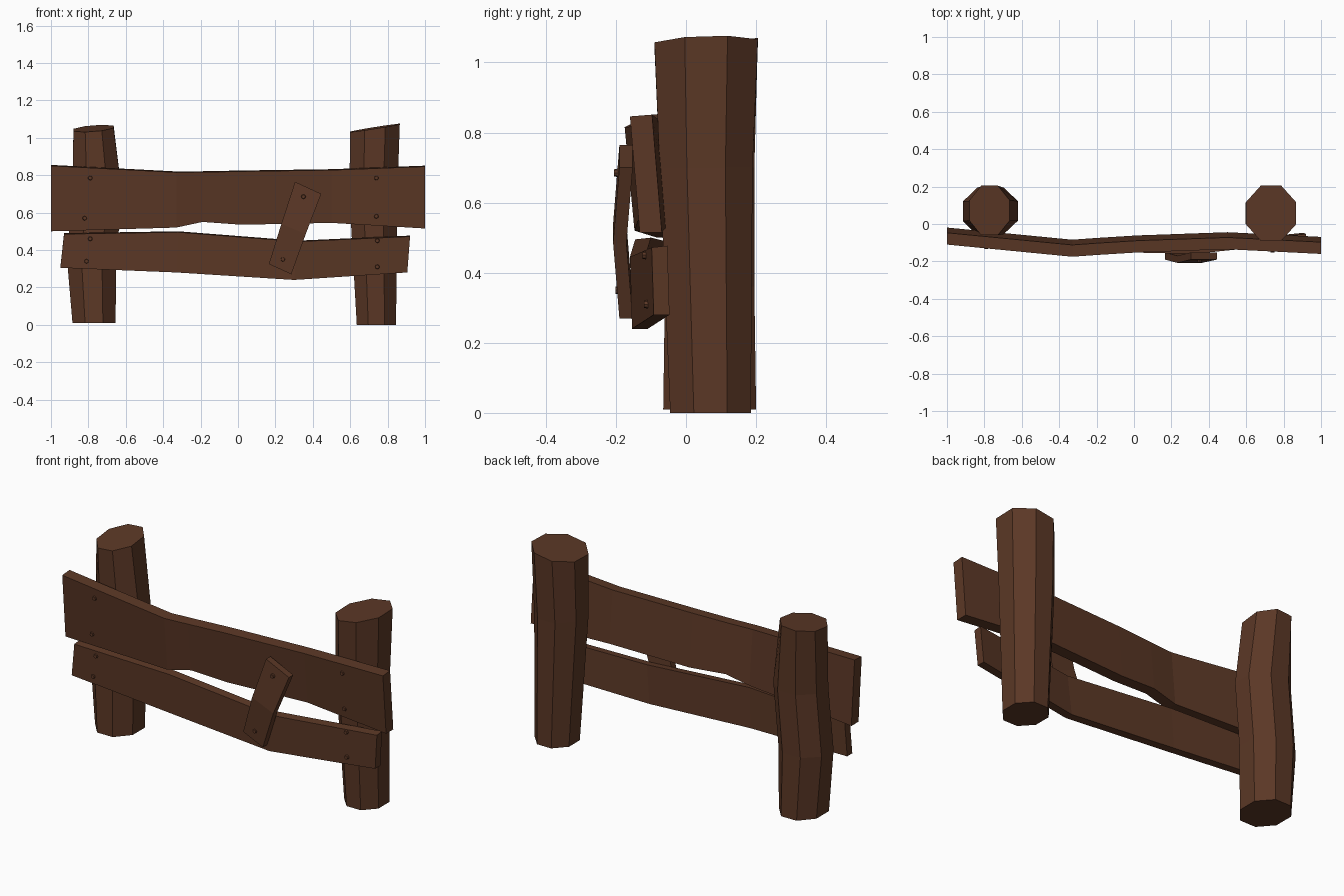
import bpy, bmesh, math
from mathutils import Vector, Matrix

if "Cube" in bpy.data.objects:
    bpy.data.objects.remove(bpy.data.objects["Cube"], do_unlink=True)


def make_material(name, color):
    mat = bpy.data.materials.new(name)
    mat.use_nodes = True
    mat.diffuse_color = color
    mat.node_tree.nodes["Principled BSDF"].inputs["Base Color"].default_value = color
    return mat


wood = make_material("dark brown wood", (0.105, 0.039, 0.019, 1))


def finish(name, bm):
    bmesh.ops.recalc_face_normals(bm, faces=bm.faces)
    mesh = bpy.data.meshes.new(name)
    bm.to_mesh(mesh)
    bm.free()
    mesh.materials.append(wood)
    obj = bpy.data.objects.new(name, mesh)
    bpy.context.collection.objects.link(obj)
    return obj


def loft(name, rings):
    """Skin a row of equal cross-sections and cap both ends."""
    bm = bmesh.new()
    rows = [[bm.verts.new(p) for p in ring] for ring in rings]
    n = len(rows[0])
    for a, b in zip(rows, rows[1:]):
        for i in range(n):
            j = (i + 1) % n
            bm.faces.new((a[i], a[j], b[j], b[i]))
    bm.faces.new(rows[0])
    bm.faces.new(rows[-1])
    return finish(name, bm)


def octagon(x0, x1, y0, y1, z, tilt_x=0, tilt_y=0):
    """Eight-sided ring filling the given bounds, optionally tilted."""
    ring = []
    for i in range(8):
        a = math.radians(22.5 + 45 * i)
        dx = math.cos(a) / 0.924 * (x1 - x0) / 2
        dy = math.sin(a) / 0.924 * (y1 - y0) / 2
        ring.append(((x0 + x1) / 2 + dx, (y0 + y1) / 2 + dy,
                     z + tilt_x * dx + tilt_y * dy))
    return ring


# Rough-hewn posts, bent along their height
loft("right_post", [
    octagon(-0.885, -0.655, -0.065, 0.20, 0.01),
    octagon(-0.915, -0.65, -0.06, 0.195, 0.36),
    octagon(-0.885, -0.62, -0.055, 0.195, 0.70),
    octagon(-0.88, -0.665, -0.06, 0.205, 1.05, 0.08, 0.12),
])
loft("left_post", [
    octagon(0.635, 0.845, -0.045, 0.185, 0),
    octagon(0.595, 0.852, -0.075, 0.19, 0.70),
    octagon(0.60, 0.865, -0.09, 0.205, 1.053, 0.16, 0.03),
])


def plank(name, stations, thick, lean):
    """Stations: x at top, x at bottom, top z, bottom z, front y."""
    rings = []
    for xt, xb, zt, zb, y in stations:
        rings.append([(xt, y, zt), (xb, y + lean, zb),
                      (xb, y + lean + thick, zb), (xt, y + thick, zt + 0.005)])
    return loft(name, rings)


# Warped horizontal rails
upper = [(-1, -1, 0.85, 0.50, -0.11), (-0.33, -0.33, 0.815, 0.52, -0.175),
         (-0.19, -0.19, 0.816, 0.55, -0.165), (0.02, 0.02, 0.82, 0.535, -0.152),
         (0.5, 0.5, 0.827, 0.545, -0.135), (1, 1, 0.846, 0.515, -0.16)]
lower = [(-0.93, -0.95, 0.485, 0.305, -0.105), (-0.32, -0.33, 0.495, 0.28, -0.145),
         (0.32, 0.30, 0.445, 0.24, -0.16), (0.92, 0.905, 0.472, 0.28, -0.098)]
plank("upper_rail", upper, 0.063, 0.028)
plank("lower_rail", lower, 0.045, 0.006)

# Slanted patch board, bowed forward in the middle
brace = []
for left, right, y in (((0.165, 0.325), (0.285, 0.27), -0.19),
                       ((0.232, 0.54), (0.362, 0.485), -0.208),
                       ((0.305, 0.765), (0.445, 0.70), -0.19)):
    brace.append([(left[0], y, left[1]), (right[0], y, right[1]),
                  (right[0], y + 0.038, right[1]), (left[0], y + 0.038, left[1])])
loft("patch_board", brace)


def front_y(stations, x, z, lean):
    for a, b in zip(stations, stations[1:]):
        if a[0] <= x <= b[0]:
            t = (x - a[0]) / (b[0] - a[0])
            top, low, y = (a[k] + t * (b[k] - a[k]) for k in (2, 3, 4))
            return y + lean * (top - z) / (top - low)


# Nail heads
spots = [(x, z, front_y(upper, x, z, 0.028))
         for x, z in ((-0.79, 0.785), (-0.82, 0.57), (0.74, 0.785), (0.74, 0.58))]
spots += [(x, z, front_y(lower, x, z, 0.006))
          for x, z in ((-0.79, 0.46), (-0.81, 0.34), (0.745, 0.45), (0.745, 0.31))]
spots += [(0.35, 0.685, -0.196), (0.24, 0.35, -0.192)]
bm = bmesh.new()
for x, z, y in spots:
    place = Matrix.Translation((x, y, z)) @ Matrix.Rotation(math.pi / 2, 4, "X")
    bmesh.ops.create_cone(bm, cap_ends=True, segments=8, radius1=0.014,
                          radius2=0.010, depth=0.018, matrix=place)
finish("nail_heads", bm)
